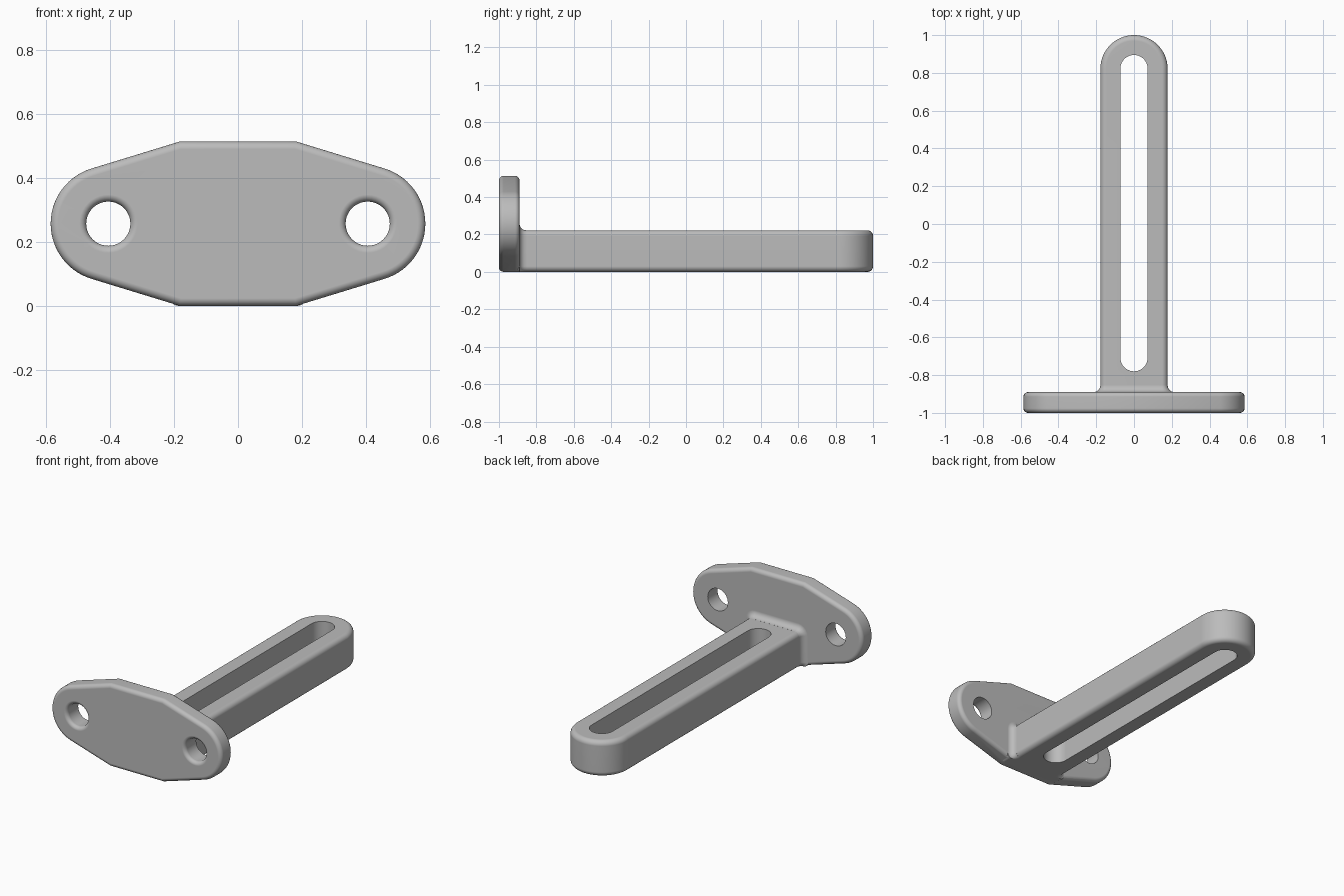
import bpy, bmesh
from math import sin, cos, pi, acos, atan2, hypot
from mathutils import Vector

if "Cube" in bpy.data.objects:
    bpy.data.objects.remove(bpy.data.objects["Cube"])

GREY = 0.5
grey = bpy.data.materials.new("plain grey")
grey.use_nodes = True
grey.diffuse_color = (GREY, GREY, GREY, 1)
grey.node_tree.nodes["Principled BSDF"].inputs["Base Color"].default_value = (GREY, GREY, GREY, 1)

MID_Z = 0.257          # height of the plate's centre line
HOLE_X = 0.405
PLATE_BACK = -0.89
ARM_HALF, ARM_TOP = 0.178, 0.222
ROUND = 0.03           # edge rounding


def arc(cx, cy, r, a0, a1, n):
    return [(cx + r * cos(a0 + (a1 - a0) * i / n), cy + r * sin(a0 + (a1 - a0) * i / n))
            for i in range(n + 1)]


def loft(name, rings):
    """Closed solid through rings of equal point count."""
    bm = bmesh.new()
    loops = [[bm.verts.new(p) for p in ring] for ring in rings]
    n = len(loops[0])
    for a, b in zip(loops, loops[1:]):
        for i in range(n):
            j = (i + 1) % n
            bm.faces.new((a[i], a[j], b[j], b[i]))
    bm.faces.new(loops[0][::-1])
    bm.faces.new(loops[-1])
    bmesh.ops.recalc_face_normals(bm, faces=bm.faces)
    mesh = bpy.data.meshes.new(name)
    bm.to_mesh(mesh)
    bm.free()
    mesh.materials.append(grey)
    ob = bpy.data.objects.new(name, mesh)
    bpy.context.collection.objects.link(ob)
    return ob


def apply_modifier(ob, kind, **settings):
    mod = ob.modifiers.new(kind.title(), kind)
    for key, value in settings.items():
        setattr(mod, key, value)
    bpy.ops.object.select_all(action="DESELECT")
    bpy.context.view_layer.objects.active = ob
    ob.select_set(True)
    bpy.ops.object.modifier_apply(modifier=mod.name)


def combine(ob, tool, operation):
    apply_modifier(ob, "BOOLEAN", object=tool, operation=operation, solver="EXACT")
    bpy.data.objects.remove(tool)


def round_edges(ob, width):
    apply_modifier(ob, "BEVEL", width=width, segments=5, limit_method="ANGLE", angle_limit=pi / 4)


# Mounting plate: round ears joined by tangents to a wide middle
ear_r, corner = 0.18, Vector((0.182, 0.2565))
v = corner - Vector((HOLE_X, 0))
tangent = atan2(v.y, v.x) - acos(ear_r / hypot(v.x, v.y))
right = [(corner.x, -corner.y)] + arc(HOLE_X, 0, ear_r, -tangent, tangent, 28) + [tuple(corner)]
outline = right + [(-x, -z) for x, z in right]
bracket = loft("slotted_bracket", [[(x, y, z + MID_Z) for x, z in outline] for y in (-1, PLATE_BACK)])
round_edges(bracket, 0.024)

# Slotted arm with a round tip
tip = arc(0, 1 - ARM_HALF, ARM_HALF, 0, pi, 40)
arm_outline = [(-ARM_HALF, -0.97), (ARM_HALF, -0.97)] + tip
arm = loft("arm", [[(x, y, z) for x, y in arm_outline] for z in (0, ARM_TOP)])
round_edges(arm, ROUND)


# Concave fillet where the arm meets the plate
def section(y, grow):
    w, top, big = ARM_HALF + grow, ARM_TOP + grow, ROUND + grow
    pts = (arc(w - ROUND, ROUND, ROUND, -pi / 2, 0, 5) + arc(w - big, top - big, big, 0, pi / 2, 5))
    return [(x, y, z) for x, z in pts + [(-x, z) for x, z in reversed(pts)]]


FILLET = 0.036
rings = [section(-0.95, FILLET)]
for i in range(7):
    a = pi / 2 * i / 6
    rings.append(section(PLATE_BACK + FILLET * (1 - cos(a)), FILLET * (1 - sin(a)) + 0.0003))
fillet = loft("fillet", rings)

combine(bracket, fillet, "UNION")
combine(bracket, arm, "UNION")

# Long slot through the arm
SLOT = 0.072
slot_outline = arc(0, 0.895 - SLOT, SLOT, 0, pi, 20) + arc(0, SLOT - 0.78, SLOT, pi, 2 * pi, 20)
combine(bracket, loft("slot_cutter", [[(x, y, z) for x, y in slot_outline] for z in (-0.1, 0.4)]),
        "DIFFERENCE")

# Bolt holes, eased at the front
EASE = 0.022
profile = [(-1.05, EASE)] + [(-1 + EASE * (1 - cos(a)), EASE * (1 - sin(a)))
                             for a in (pi / 2 * i / 5 for i in range(6))] + [(-0.8, 0)]
for side in (-1, 1):
    hole = loft("hole_cutter", [[(x, y, z) for x, z in arc(side * HOLE_X, MID_Z, 0.069 + r, 0, 2 * pi, 40)[:-1]]
                                for y, r in profile])
    combine(bracket, hole, "DIFFERENCE")

bpy.ops.object.select_all(action="DESELECT")
bracket.select_set(True)
bpy.context.view_layer.objects.active = bracket
bpy.ops.object.shade_smooth_by_angle(angle=pi / 6)
apply_modifier(bracket, "WEIGHTED_NORMAL", keep_sharp=True)
